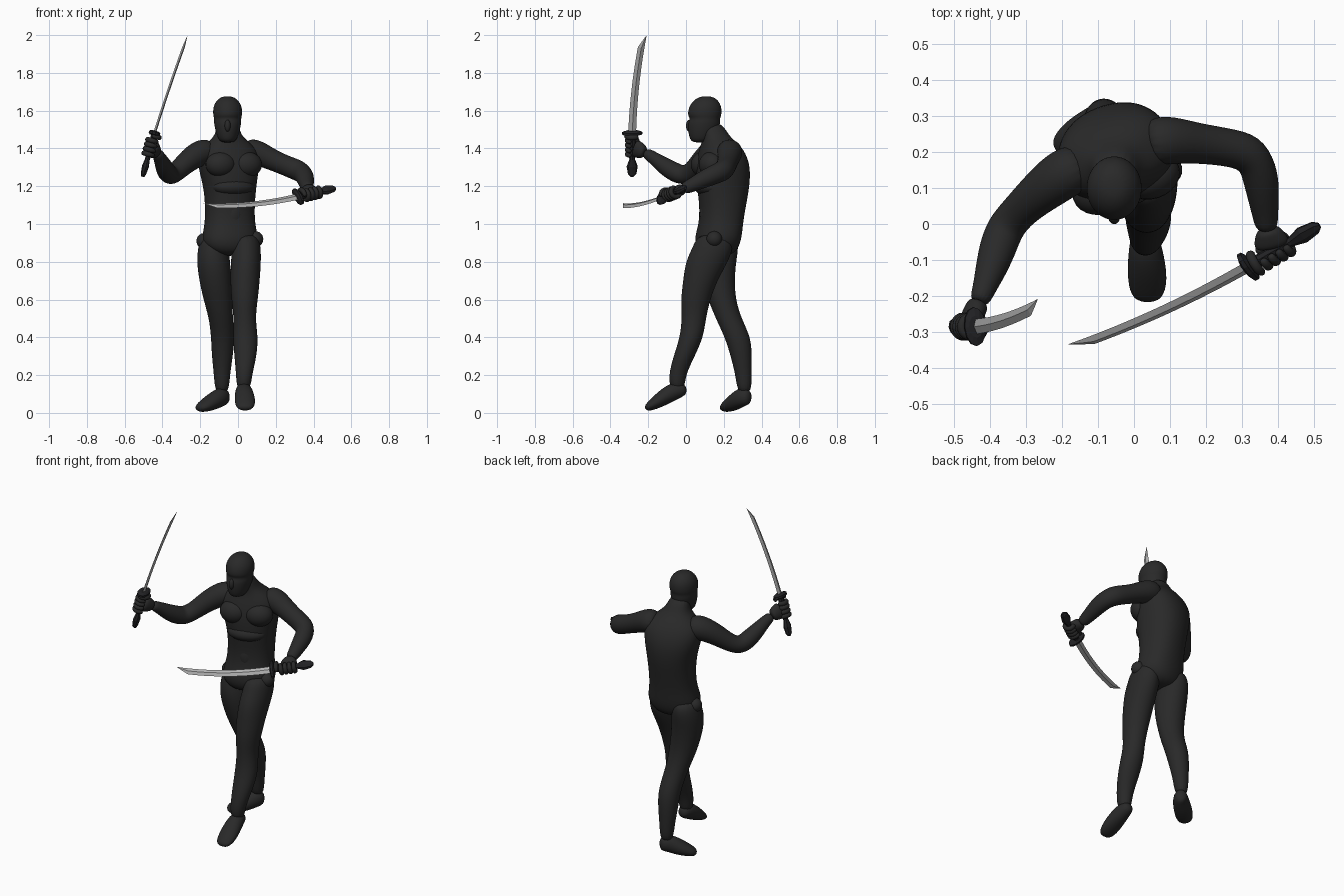
import bpy, bmesh, math
from mathutils import Vector as V, Matrix


def material(name, c):
    m = bpy.data.materials.new(name)
    m.diffuse_color = (c[0], c[1], c[2], 1)
    return m


BLACK = material("black_suit", (0.022, 0.022, 0.022))
DARK = material("dark_hilt", (0.016, 0.016, 0.018))
STEEL = material("blade_steel", (0.45, 0.45, 0.45))


def finish(bm, name, mat, smooth=True, subsurf=0):
    bmesh.ops.recalc_face_normals(bm, faces=bm.faces)
    me = bpy.data.meshes.new(name)
    bm.to_mesh(me)
    bm.free()
    me.materials.append(mat)
    for p in me.polygons:
        p.use_smooth = smooth
    ob = bpy.data.objects.new(name, me)
    bpy.context.collection.objects.link(ob)
    if subsurf:
        mod = ob.modifiers.new("subdivide", 'SUBSURF')
        mod.levels = mod.render_levels = subsurf
    return ob


def skin_rings(bm, rings):
    for r0, r1 in zip(rings, rings[1:]):
        n = len(r0)
        for i in range(n):
            j = (i + 1) % n
            bm.faces.new((r0[i], r0[j], r1[j], r1[i]))
    bm.faces.new(rings[0])
    bm.faces.new(rings[-1])


def loft(name, secs, side=(1, 0, 0), mat=BLACK, sides=16, subsurf=2,
         power=1.0, smooth=True, flat=False):
    """Skin oval sections (x, y, z, half width, half depth) along a path."""
    bm = bmesh.new()
    pts = [V(s[:3]) for s in secs]
    rings = []
    for k, s in enumerate(secs):
        t = (pts[min(k + 1, len(pts) - 1)] - pts[max(k - 1, 0)]).normalized()
        if flat:                      # keep horizontal slices
            t = V((0, 0, 1))
        u = V(side)
        u = (u - t * u.dot(t)).normalized()
        w = t.cross(u)
        a, b = s[3] * 1.02, s[-1] * 1.02
        ring = []
        for i in range(sides):
            g = 2 * math.pi * i / sides
            c, q = math.cos(g), math.sin(g)
            c = math.copysign(abs(c) ** power, c)
            q = math.copysign(abs(q) ** power, q)
            ring.append(bm.verts.new(pts[k] + u * a * c + w * b * q))
        rings.append(ring)
    skin_rings(bm, rings)
    return finish(bm, name, mat, smooth, subsurf)


def ellipsoid(name, loc, r, yaw=0.0, mat=BLACK):
    bm = bmesh.new()
    m = Matrix.Translation(loc) @ Matrix.Rotation(yaw, 4, 'Z') @ Matrix.Diagonal((*r, 1))
    bmesh.ops.create_uvsphere(bm, u_segments=24, v_segments=14, radius=1, matrix=m)
    return finish(bm, name, mat)


# Torso, turned slightly about the vertical
YAW = 0.3
SIDE = V((math.cos(YAW), math.sin(YAW), 0))
FWD = V((math.sin(YAW), -math.cos(YAW), 0))
loft("torso", [
    (-.045, .165, .83, .07, .07), (-.045, .165, .87, .135, .108),
    (-.042, .17, .93, .152, .12), (-.043, .185, 1.0, .132, .112),
    (-.043, .195, 1.1, .130, .120), (-.043, .197, 1.2, .138, .138),
    (-.05, .197, 1.3, .162, .140), (-.05, .19, 1.38, .165, .118),
    (-.05, .178, 1.43, .115, .09), (-.052, .155, 1.47, .064, .068),
    (-.055, .13, 1.54, .056, .06)], SIDE, power=.88, flat=True)
MID = V((-.047, .195, 0))
for s, n in ((-1, "right"), (1, "left")):
    ellipsoid(n + "_chest_muscle", MID + FWD * .085 + SIDE * s * .072 + V((0, 0, 1.315)),
              (.082, .066, .068), YAW)
ellipsoid("rib_arch", MID + FWD * .075 + V((0, 0, 1.195)), (.115, .075, .05), YAW)
ellipsoid("belly", MID + FWD * .06 + V((0, 0, 1.05)), (.07, .066, .11), YAW)

# Head with hood edge and mask
loft("head", [(-.055, .075, 1.43, .034, .042), (-.055, .08, 1.455, .052, .062),
              (-.055, .092, 1.5, .066, .082), (-.055, .096, 1.535, .072, .085),
              (-.055, .099, 1.55, .072, .081), (-.055, .100, 1.565, .073, .082),
              (-.055, .098, 1.578, .077, .09), (-.055, .102, 1.62, .077, .087),
              (-.056, .105, 1.655, .058, .066), (-.056, .107, 1.677, .026, .03)], flat=True)
ellipsoid("mask_nose", (-.055, .018, 1.52), (.016, .018, .032))

# Legs: left leads, right trails
loft("left_leg", [
    (.04, .15, .95, .065, .085), (.045, .145, .88, .076, .108), (.042, .11, .8, .08, .113),
    (.037, .075, .7, .078, .09), (.035, .05, .6, .07, .078), (.035, .042, .5, .056, .063),
    (.04, .03, .4, .067, .062), (.04, -.01, .3, .059, .056), (.032, -.048, .2, .042, .045),
    (.03, -.045, .12, .036, .038)], flat=True)
loft("right_leg", [
    (-.125, .185, .95, .065, .08), (-.132, .18, .88, .08, .1), (-.13, .165, .8, .089, .1),
    (-.12, .17, .7, .085, .087), (-.107, .19, .6, .076, .073), (-.09, .225, .5, .063, .068),
    (-.08, .275, .4, .062, .069), (-.083, .293, .3, .056, .056), (-.085, .305, .2, .042, .043),
    (-.085, .31, .1, .036, .036)], flat=True)
ellipsoid("left_hip_joint", (.092, .15, .92), (.042, .042, .042))
ellipsoid("right_hip_joint", (-.178, .17, .91), (.042, .042, .042))
loft("left_foot", [(.03, .005, .125, .028, .026), (.03, -.05, .122, .043, .048),
                   (.035, -.11, .088, .053, .044), (.038, -.17, .047, .055, .032),
                   (.038, -.217, .021, .036, .016)])
loft("right_foot", [(-.058, .34, .085, .028, .038), (-.085, .3, .088, .043, .052),
                    (-.13, .265, .062, .051, .046), (-.175, .228, .038, .051, .034),
                    (-.212, .196, .02, .034, .018)], (.7, -.7, 0))

# Arms
loft("right_arm", [
    (-.13, .17, 1.38, .06), (-.19, .145, 1.385, .073), (-.26, .09, 1.34, .061),
    (-.315, .04, 1.285, .051), (-.355, -.005, 1.255, .052), (-.375, -.055, 1.27, .053),
    (-.395, -.12, 1.31, .045), (-.418, -.185, 1.36, .031), (-.432, -.22, 1.38, .028)], (0, .3, 1))
loft("left_arm", [
    (.03, .225, 1.385, .062), (.09, .235, 1.385, .07), (.17, .225, 1.345, .056),
    (.25, .215, 1.31, .053), (.322, .2, 1.283, .057), (.348, .15, 1.262, .052),
    (.358, .09, 1.235, .046), (.365, .02, 1.2, .035), (.37, -.02, 1.185, .03)], (0, .3, 1))


def fist(name, grip, axis, wrist):
    """Palm, four curled fingers and a thumb around the handle."""
    grip, wrist, d = V(grip), V(wrist), V(axis).normalized()
    p = wrist - grip
    p = (p - d * p.dot(d)).normalized()
    q = d.cross(p)
    palm0 = grip + p * .012
    loft(name + "_palm", [(*wrist, .03, .03), (*wrist.lerp(palm0, .4), .042, .03),
                          (*wrist.lerp(palm0, .75), .05, .03), (*palm0, .042, .022)], d)
    for k in range(5):
        h = (k - 1.5) * .025
        a0, a1, r = (20, 290, .029) if k < 4 else (0, -170, .032)
        secs = []
        for i in range(8):
            g = math.radians(a0 + (a1 - a0) * i / 7)
            c = grip + d * h + (p * math.cos(g) + q * math.sin(g)) * r
            secs.append((*c, .0145 if i < 6 else .012))
        part = "_finger_%d" % (k + 1) if k < 4 else "_thumb"
        loft(name + part, secs, d, sides=8, subsurf=1)


def sword(name, pommel, guard, mid, tip, edge):
    pommel, guard, mid, tip = V(pommel), V(guard), V(mid), V(tip)
    ctrl = mid * 2 - (guard + tip) / 2
    # Curved diamond-section blade, cut towards the spine at the tip
    bm = bmesh.new()
    rings = []
    N = 16
    for i in range(N + 1):
        t = i / N
        c = guard * (1 - t) ** 2 + ctrl * 2 * t * (1 - t) + tip * t * t
        tan = ((ctrl - guard) * (1 - t) + (tip - ctrl) * t).normalized()
        w = V(edge)
        w = (w - tan * w.dot(tan)).normalized()
        n = tan.cross(w)
        hw = .021 - .004 * t
        f = min(1, (1 - t) / .12) * .97 + .03
        lo, hi = -hw, -hw + 2 * hw * f
        m = (lo + hi) / 2
        rings.append([bm.verts.new(c + w * hi), bm.verts.new(c + w * m + n * .007 * f),
                      bm.verts.new(c + w * lo), bm.verts.new(c + w * m - n * .007 * f)])
    skin_rings(bm, rings)
    finish(bm, name + "_blade", STEEL, smooth=False)
    # Guard and flared handle
    d = (guard - pommel).normalized()
    loft(name + "_guard", [(*(guard + d * o), a, b) for o, a, b in
                           ((-.012, .03, .022), (-.005, .053, .03), (.007, .053, .03), (.014, .03, .02))],
         edge, DARK, 12, 0, smooth=False)
    loft(name + "_handle", [(*pommel.lerp(guard, t), a, b) for t, a, b in
                            ((0, .008, .008), (.06, .022, .014), (.24, .029, .018), (.4, .015, .013),
                             (.7, .018, .015), (1, .019, .016))],
         edge, DARK, 8, 0, smooth=False)


# Raised sword in the right hand, lowered sword in the left
sword("raised_sword", (-.505, -.285, 1.25), (-.442, -.285, 1.48),
      (-.357, -.266, 1.74), (-.265, -.225, 2.0), (.1, -1, 0))
fist("right_hand", (-.463, -.285, 1.405), (.063, 0, .23), (-.43, -.215, 1.377))
sword("lowered_sword", (.515, -.003, 1.19), (.318, -.118, 1.145),
      (.075, -.243, 1.105), (-.178, -.345, 1.098), (.3, -.64, -.7))
fist("left_hand", (.392, -.075, 1.162), (-.197, -.115, -.045), (.37, -.01, 1.188))
